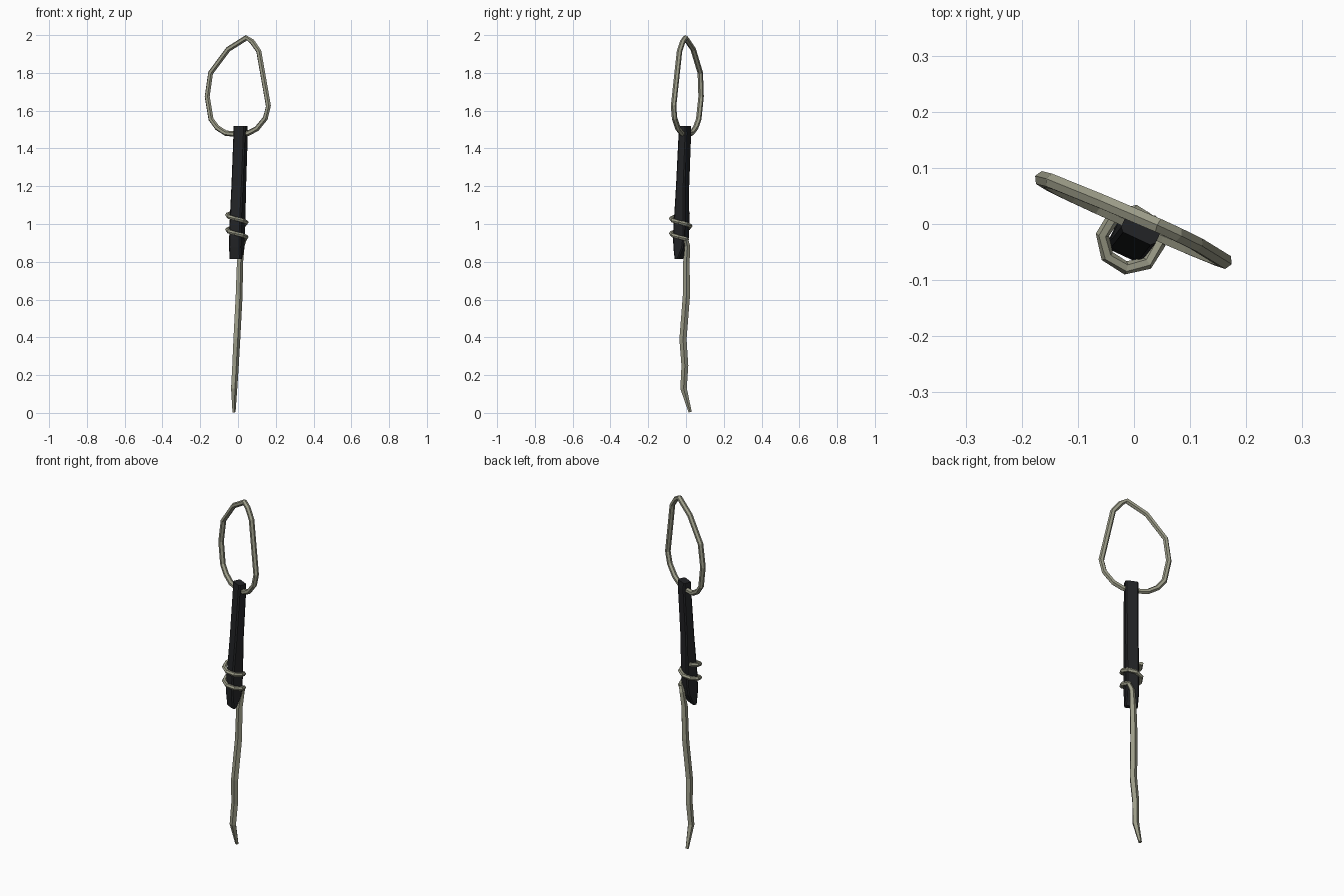
import bpy, bmesh, math
from mathutils import Vector

if "Cube" in bpy.data.objects:
    bpy.data.objects.remove(bpy.data.objects["Cube"])


def material(name, rgb):
    m = bpy.data.materials.new(name)
    m.diffuse_color = (*rgb, 1)
    m.use_nodes = True
    m.node_tree.nodes["Principled BSDF"].inputs["Base Color"].default_value = m.diffuse_color
    return m


CORD = material("olive grey cord", (0.33, 0.33, 0.245))
LEATHER = material("black leather", (0.016, 0.017, 0.019))


def loft(name, rings, mat, closed=False):
    """Skin a list of equal-length point rings; cap the ends unless closed."""
    bm = bmesh.new()
    vs = [[bm.verts.new(p) for p in r] for r in rings]
    n = len(vs[0])
    pairs = list(zip(vs, vs[1:])) + ([(vs[-1], vs[0])] if closed else [])
    for a, b in pairs:
        for i in range(n):
            j = (i + 1) % n
            bm.faces.new((a[i], a[j], b[j], b[i]))
    if not closed:
        bm.faces.new(vs[0])
        bm.faces.new(vs[-1])
    bmesh.ops.recalc_face_normals(bm, faces=bm.faces)
    me = bpy.data.meshes.new(name)
    bm.to_mesh(me)
    bm.free()
    me.materials.append(mat)
    ob = bpy.data.objects.new(name, me)
    bpy.context.collection.objects.link(ob)
    return ob


def tube(name, path, radii, mat, ref, closed=False, sides=6):
    """Sweep a faceted circle along a path, keeping it square to ref."""
    pts = [Vector(p) for p in path]
    n, rings = len(pts), []
    for i, p in enumerate(pts):
        a = pts[i - 1] if closed or i else p
        b = pts[(i + 1) % n] if closed or i < n - 1 else p
        t = (b - a).normalized()
        u = t.cross(Vector(ref)).normalized()
        v = t.cross(u)
        rings.append([p + radii[i] * (u * math.cos(k * math.tau / sides)
                                      + v * math.sin(k * math.tau / sides))
                      for k in range(sides)])
    return loft(name, rings, mat, closed)


# Cord loop at the top, lying in a turned, slightly leaning plane
loop = [(0.045, 1.986), (-0.052, 1.925), (-0.145, 1.80), (-0.163, 1.675),
        (-0.143, 1.555), (-0.11, 1.51), (-0.065, 1.481), (0.0, 1.474),
        (0.055, 1.481), (0.10, 1.505), (0.145, 1.56), (0.161, 1.625),
        (0.11, 1.915), (0.075, 1.965)]
tube("cord_loop", [(x, 0.009 - 0.445 * x + 0.03 * (z - 1.73), z) for x, z in loop],
     [0.0145] * len(loop), CORD, (0.445, 1, 0), closed=True)

# Folded leather strap, turned with the loop: z, centre x, centre y, depth
W = Vector((0.906, -0.423, 0))
D = Vector((0.423, 0.906, 0))
sections = [(1.518, 0.014, -0.006, 0.044), (1.48, 0.014, -0.006, 0.048),
            (1.20, 0.004, -0.018, 0.052), (1.00, -0.003, -0.024, 0.066),
            (0.92, -0.005, -0.027, 0.066), (0.875, -0.007, -0.029, 0.058),
            (0.815, -0.012, -0.038, 0.024)]
h, c = 0.034, 0.007
rings = []
for z, x, y, depth in sections:
    d = depth / 2
    outline = [(-h + c, -d), (h - c, -d), (h, -d + c), (h, d - c),
               (h - c, d), (-h + c, d), (-h, d - c), (-h, -d + c)]
    rings.append([Vector((x, y, z)) + W * p + D * q for p, q in outline])
loft("leather_strap", rings, LEATHER)

# Cord binding wound round the strap, two turns
turns, wrap = 8, []
for i in range(15):
    a = math.radians(125 + i * 360 / turns)
    wrap.append((-0.006 + 0.051 * math.cos(a), -0.028 + 0.051 * math.sin(a),
                 1.058 - 0.0098 * i))
wrap += [(0.030, 0.006, 0.915)]
tube("cord_binding", wrap, [0.012] * len(wrap), CORD, (0, 0, 1))

# Loose cord hanging to the ground, tapered at the end
tail = [(0.036, -0.002, 0.925, 0.012), (0.020, 0.008, 0.885, 0.015),
        (0.009, 0.002, 0.80, 0.018), (0.004, 0.002, 0.62, 0.020),
        (-0.008, -0.016, 0.39, 0.020), (-0.015, -0.006, 0.25, 0.019),
        (-0.022, -0.013, 0.13, 0.018), (-0.022, 0.022, 0.004, 0.009)]
tube("hanging_cord", [p[:3] for p in tail], [p[3] for p in tail], CORD,
     (0, 1, 0), sides=5)
